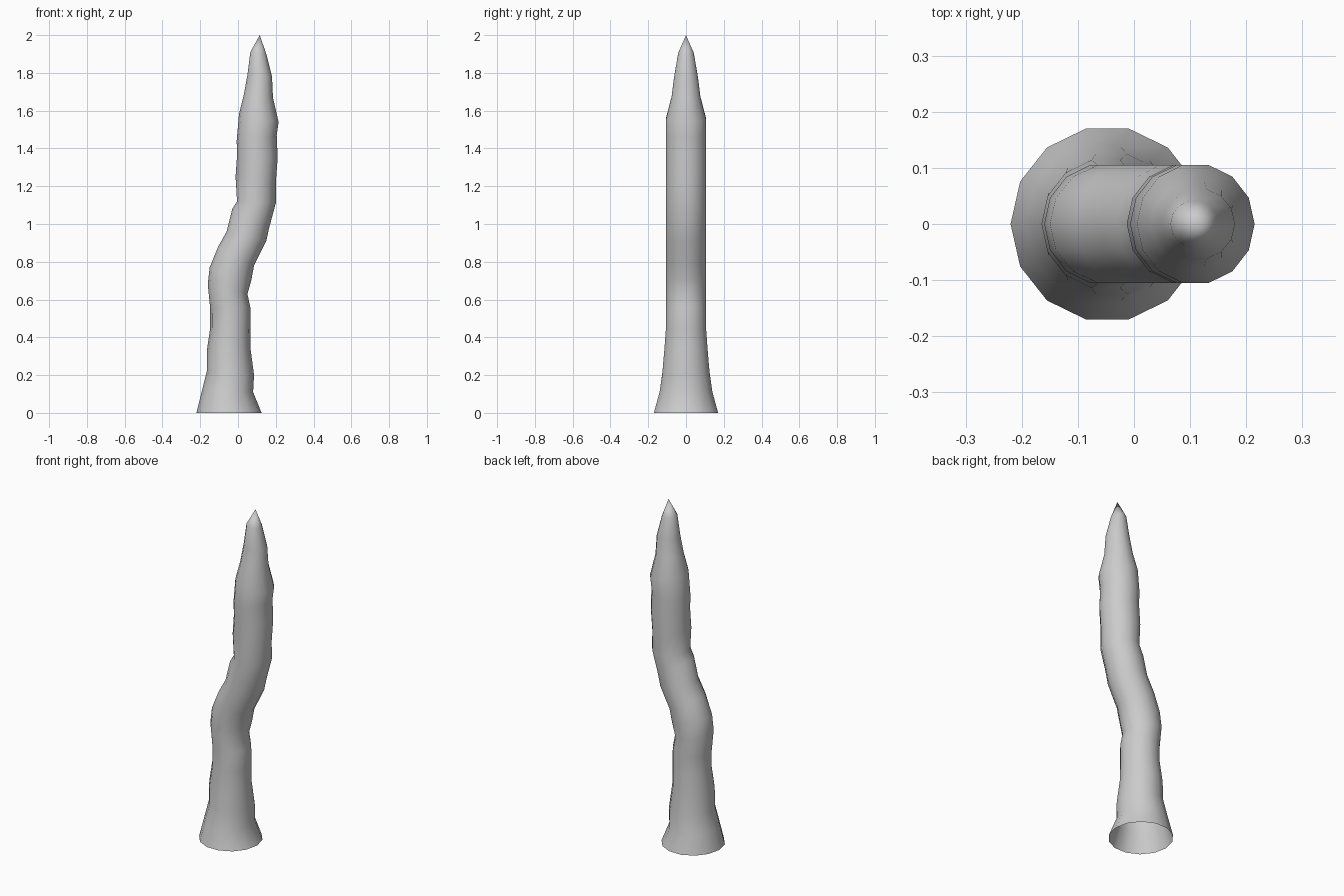
import bpy, bmesh, math

if "Cube" in bpy.data.objects:
    bpy.data.objects.remove(bpy.data.objects["Cube"])

SIDES = 14
# Rings up the stem: left x, left z, right x, right z, half depth in y
RINGS = [
    (-.22, 0, .125, 0, .170),
    (-.193, .11, .08, .11, .140),
    (-.165, .22, .085, .20, .125),
    (-.165, .33, .065, .35, .114),
    (-.147, .45, .065, .45, .106),
    (-.147, .55, .065, .56, .105),
    (-.16, .68, .05, .63, .105),
    (-.15, .77, .07, .70, .105),
    (-.105, .88, .085, .78, .105),
    (-.06, .96, .15, .91, .105),
    (-.03, 1.08, .165, .98, .105),
    (-.005, 1.12, .20, 1.11, .105),
    (-.013, 1.25, .20, 1.22, .105),
    (-.005, 1.36, .21, 1.35, .105),
    (-.007, 1.44, .205, 1.47, .105),
    (.005, 1.58, .215, 1.54, .105),
    (.03, 1.68, .185, 1.67, .076),
    (.05, 1.79, .18, 1.78, .062),
    (.065, 1.91, .15, 1.90, .041),
]
TIP = (.115, 0, 2.0)

bm = bmesh.new()


def add_ring(lx, lz, rx, rz, depth):
    """Tilted 14-sided ring spanning the left and right silhouette points."""
    verts = []
    for i in range(SIDES):
        a = 2 * math.pi * i / SIDES
        t = (1 + math.cos(a)) / 2
        y = depth * math.sin(a) / math.sin(math.pi * 3 / 7)
        verts.append(bm.verts.new((lx + (rx - lx) * t, y, lz + (rz - lz) * t)))
    return verts


# Crooked stem wall, open at the base
rings = [add_ring(*r) for r in RINGS]
for lower, upper in zip(rings, rings[1:]):
    for i in range(SIDES):
        j = (i + 1) % SIDES
        bm.faces.new((lower[i], lower[j], upper[j], upper[i]))

# Pointed tip
tip = bm.verts.new(TIP)
for i in range(SIDES):
    bm.faces.new((rings[-1][i], rings[-1][(i + 1) % SIDES], tip))

for f in bm.faces:
    f.smooth = True
mesh = bpy.data.meshes.new("crooked_spike")
bm.to_mesh(mesh)
bm.free()
spike = bpy.data.objects.new("crooked_spike", mesh)
bpy.context.collection.objects.link(spike)
